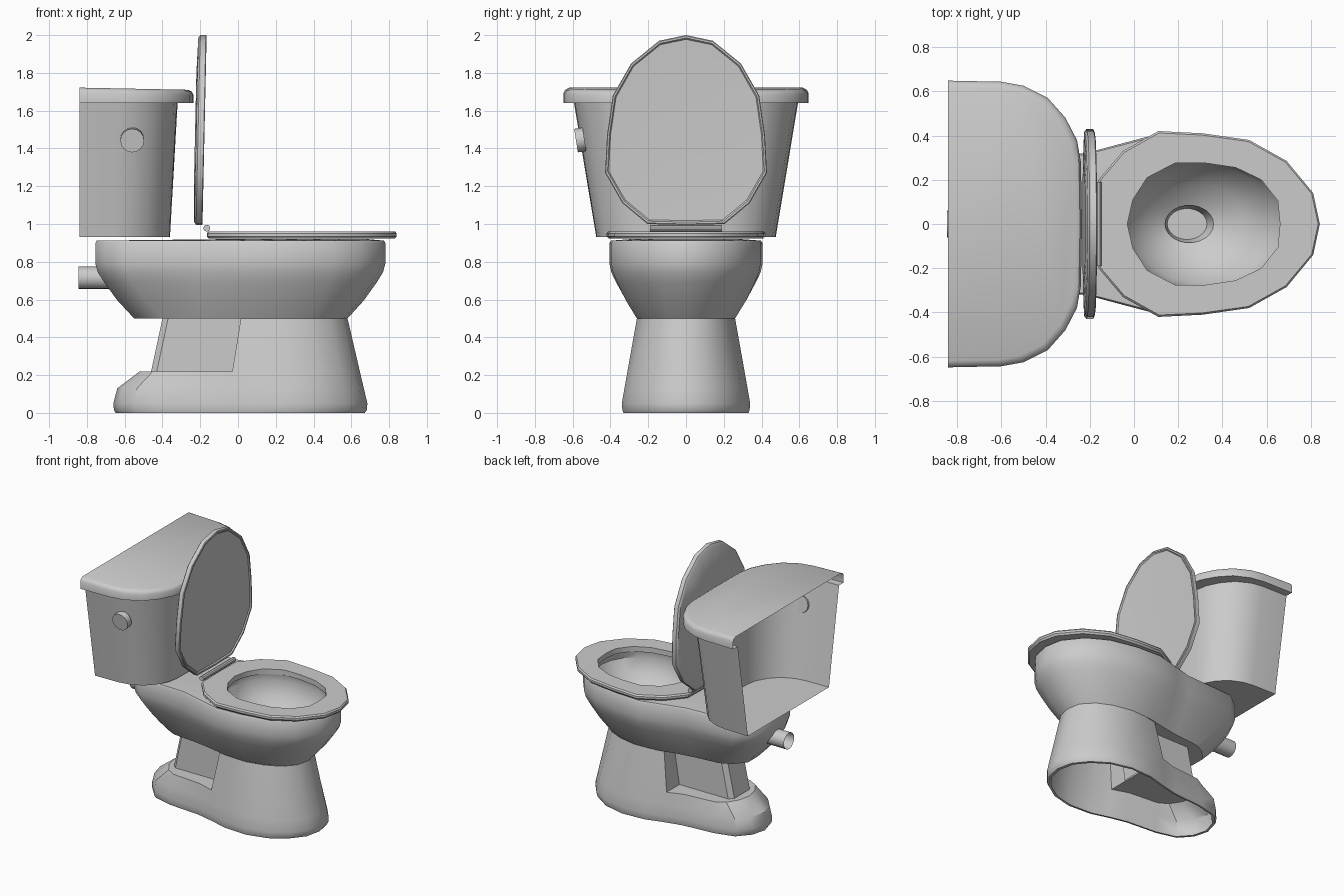
import bpy, bmesh, math
from mathutils import Matrix

if "Cube" in bpy.data.objects:
    bpy.data.objects.remove(bpy.data.objects["Cube"])


def mirror(half):
    """Closed outline from a +y half that runs front to back."""
    return half + [(x, -y) for x, y in reversed(half) if y > 1e-6]


def mix(a, b, t):
    return [(p[0] + (q[0] - p[0]) * t, p[1] + (q[1] - p[1]) * t) for p, q in zip(a, b)]


def scaled(pts, sx, sy, cx=0.0):
    return [(cx + (x - cx) * sx, y * sy) for x, y in pts]


def at(pts, z):
    return [(x, y, z) for x, y in pts]


def oval(cx, rx, ry, n=12):
    return mirror([(cx + rx * math.cos(math.pi * i / (n - 1)),
                    ry * math.sin(math.pi * i / (n - 1))) for i in range(n)])


def loft(bm, rings, closed=True, cap0=False, cap1=False, loop=False):
    vs = [[bm.verts.new(p) for p in r] for r in rings]
    n = len(vs[0])
    pairs = list(zip(vs, vs[1:])) + ([(vs[-1], vs[0])] if loop else [])
    for a, b in pairs:
        for i in range(n if closed else n - 1):
            j = (i + 1) % n
            bm.faces.new((a[i], a[j], b[j], b[i]))
    if cap0:
        bm.faces.new(vs[0])
    if cap1:
        bm.faces.new(vs[-1])


def finish(bm, name, angle=35):
    bmesh.ops.remove_doubles(bm, verts=bm.verts, dist=1e-4)
    bmesh.ops.recalc_face_normals(bm, faces=bm.faces)
    me = bpy.data.meshes.new(name)
    bm.to_mesh(me)
    bm.free()
    ob = bpy.data.objects.new(name, me)
    bpy.context.collection.objects.link(ob)
    bpy.ops.object.select_all(action='DESELECT')
    ob.select_set(True)
    bpy.context.view_layer.objects.active = ob
    bpy.ops.object.shade_smooth_by_angle(angle=math.radians(angle))
    return ob


def cylinder(name, r, depth, loc, axis, ang, caps=True, segs=16):
    bm = bmesh.new()
    m = Matrix.Translation(loc) @ Matrix.Rotation(math.radians(ang), 4, axis)
    bmesh.ops.create_cone(bm, cap_ends=caps, segments=segs, radius1=r, radius2=r,
                          depth=depth, matrix=m)
    return finish(bm, name)


# pedestal: hollow foot, ledge and front column in one shell
base = [(.685, 0), (.66, .12), (.58, .22), (.46, .3), (.3, .34), (.12, .33),
        (-.02, .29), (-.15, .26), (-.4, .24), (-.55, .2), (-.63, .11), (-.66, 0)]
ledge = [(.645, 0), (.62, .115), (.545, .205), (.435, .28), (.28, .31), (.1, .3),
         (-.03, .27), (-.15, .23), (-.38, .21), (-.45, .17), (-.5, .09), (-.52, 0)]
neck = [(.58, 0), (.56, .1), (.485, .18), (.38, .23), (.24, .26), (.12, .255), (.015, .235)]
mid = [m if m[0] > -.4 else k for m, k in zip(mix(base, ledge, .47), mix(base, ledge, .15))]
bm = bmesh.new()
loft(bm, [at(mirror(scaled(base, .95, .93)), 0), at(mirror(scaled(base, .98, .975)), 0),
          at(mirror(scaled(base, .995, .99)), .015), at(mirror(base), .05),
          at(mirror(mid), .13), at(mirror(ledge), .22)])
bm.faces.new([bm.verts.new(p) for p in at(mirror(ledge[6:]), .22)])
loft(bm, [at(mirror(ledge[:7]), .22), at(mirror(neck), .5)])
finish(bm, "pedestal")

# recessed rear column
bm = bmesh.new()
loft(bm, [at(mirror([(-.02, .12), (-.43, .12), (-.46, .09)]), .22),
          at(mirror([(.025, .12), (-.37, .12), (-.4, .09)]), .5)])
finish(bm, "rear_column")

# bowl: outer body, rim and inner basin
rim = [(.78, 0), (.755, .13), (.65, .265), (.5, .35), (.3, .395), (.1, .405), (-.07, .36),
       (-.22, .32), (-.6, .3), (-.7, .22), (-.755, .1), (-.755, 0)]
low = [(.58, 0), (.56, .1), (.48, .18), (.37, .23), (.22, .26), (.06, .25), (-.08, .22),
       (-.2, .2), (-.4, .18), (-.48, .14), (-.55, .06), (-.55, 0)]
body = [at(mirror(mix(low, rim, t)), z)
        for t, z in ((0, .5), (.43, .595), (.77, .69), (.94, .745), (1, .79), (1, .9))]
body.append(at(mirror(scaled(rim, .99, .98)), .912))
body += [at(oval(*e), z) for e, z in (
    ((.315, .37, .295), .92), ((.315, .38, .305), .87), ((.31, .33, .27), .77),
    ((.28, .22, .18), .66), ((.25, .11, .085), .61), ((.24, .09, .07), .54))]
bm = bmesh.new()
loft(bm, body, cap0=True, cap1=True)
finish(bm, "bowl")

# seat ring
outline = mirror([(.84, 0), (.81, .14), (.69, .285), (.52, .38), (.31, .41), (.11, .42),
                  (-.05, .33), (-.16, .2), (-.165, 0)])
hole = mirror([(.66, 0), (.65, .105), (.575, .2), (.46, .255), (.325, .275), (.185, .275),
               (.06, .21), (-.005, .11), (-.03, 0)])
bm = bmesh.new()
loft(bm, [at(scaled(outline, .98, .975, .34), .922), at(outline, .935), at(outline, .95),
          at(scaled(outline, .985, .98, .34), .96), at(hole, .96), at(hole, .922)], loop=True)
finish(bm, "seat")


# raised seat cover: the seat outline stood upright with a shallow recess
def upright(s, off):
    return [(-.188 + .022 * (x + .16) + off, y * s * 1.02, x * 1.0 + 1.16)
            for x, y in scaled(outline, s, 1, .34)]


bm = bmesh.new()
loft(bm, [upright(.6, -.05), upright(.97, -.044), upright(1, -.034), upright(1, -.004),
          upright(.99, 0), upright(.97, 0), upright(.955, -.008), upright(.6, -.014)],
     cap0=True, cap1=True)
finish(bm, "seat_cover")

# hinge bar
cylinder("hinge", .018, .38, (-.165, 0, .978), 'X', 90, segs=10)

# tank: curved front, open at the back
plan = [(-.235, 0), (-.24, .28), (-.258, .38), (-.31, .48), (-.39, .57), (-.5, .625),
        (-.6, .643), (-.84, .648)]
plan = list(reversed(plan)) + [(x, -y) for x, y in plan[1:]]


def tank_ring(sx, sy, z, slope=0.0):
    return [(x, y, z - slope * (x + .84)) for x, y in scaled(plan, sx, sy, -.84)]


bm = bmesh.new()
loft(bm, [tank_ring(.793, .733, .93), tank_ring(.86, .915, 1.64)], closed=False, cap0=True)
finish(bm, "tank")

# tank lid
bm = bmesh.new()
loft(bm, [tank_ring(.86, .915, 1.64), tank_ring(1, 1, 1.64), tank_ring(1, 1, 1.695, .02),
          tank_ring(.985, .985, 1.712, .02), tank_ring(.95, .955, 1.722, .02)],
     closed=False, cap1=True)
finish(bm, "tank_lid")

# flush button and water pipe
cylinder("flush_button", .063, .045, (-.56, -.56, 1.445), 'X', 99)
cylinder("water_pipe", .06, .22, (-.735, 0, .715), 'Y', 90, caps=False)
